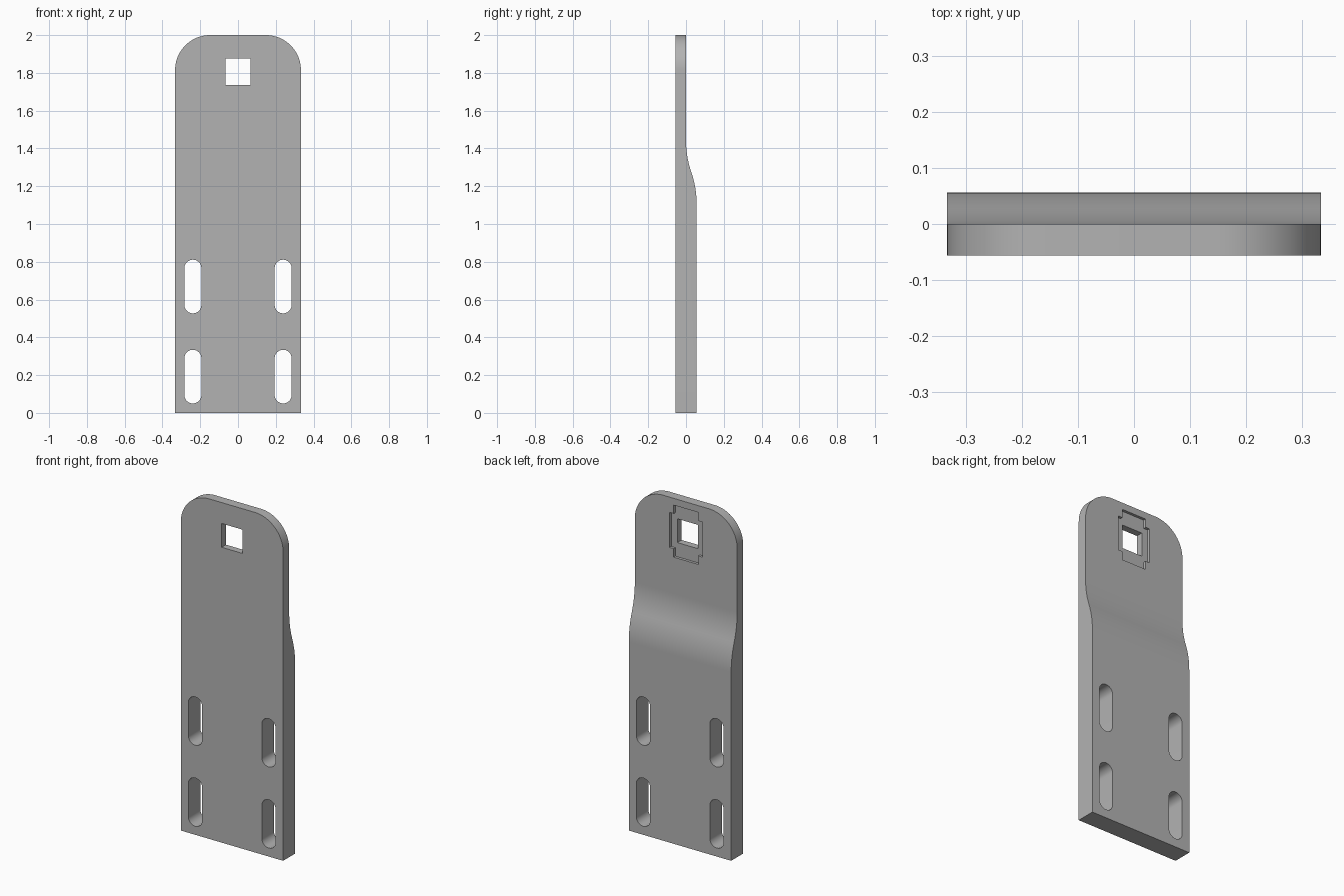
import bpy
import bmesh
from math import cos, sin, pi
from mathutils import Vector

default = bpy.data.objects.get("Cube")
if default:
    bpy.data.objects.remove(default, do_unlink=True)

HALF_W, HEIGHT = 0.333, 2.0
FRONT, UPPER_BACK, LOWER_BACK = -0.056, 0.0, 0.056

steel = bpy.data.materials.new("plain grey steel")
steel.use_nodes = True
grey = (0.45, 0.45, 0.45, 1)
steel.diffuse_color = grey
steel.node_tree.nodes["Principled BSDF"].inputs["Base Color"].default_value = grey


def prism(name, points, offset):
    """Extrude a closed 3D outline along an offset vector."""
    bm = bmesh.new()
    face = bm.faces.new([bm.verts.new(p) for p in points])
    extruded = bmesh.ops.extrude_face_region(bm, geom=[face])["geom"]
    verts = [g for g in extruded if isinstance(g, bmesh.types.BMVert)]
    bmesh.ops.translate(bm, verts=verts, vec=Vector(offset))
    bmesh.ops.recalc_face_normals(bm, faces=bm.faces)
    mesh = bpy.data.meshes.new(name)
    bm.to_mesh(mesh)
    bm.free()
    mesh.materials.append(steel)
    obj = bpy.data.objects.new(name, mesh)
    bpy.context.collection.objects.link(obj)
    return obj


def front_prism(name, outline, y0=-0.2, y1=0.2):
    return prism(name, [(x, y0, z) for x, z in outline], (0, y1 - y0, 0))


def arc(cx, cz, r, start, end, steps):
    angles = [start + (end - start) * i / steps for i in range(steps + 1)]
    return [(cx + r * cos(a), cz + r * sin(a)) for a in angles]


def rect(hx, hz, cz):
    return [(-hx, cz - hz), (hx, cz - hz), (hx, cz + hz), (-hx, cz + hz)]


def apply_boolean(target, cutter, operation):
    mod = target.modifiers.new("cut", "BOOLEAN")
    mod.operation, mod.object, mod.solver = operation, cutter, "EXACT"
    bpy.context.view_layer.objects.active = target
    bpy.ops.object.modifier_apply(modifier=mod.name)
    bpy.data.objects.remove(cutter, do_unlink=True)


# Side profile: thick foot easing through an S-bend into a thin upper end
bend_low, bend_high, steps = 1.11, 1.44, 24
side = [(FRONT, 0), (LOWER_BACK, 0)]
for i in range(steps + 1):
    t = i / steps
    ease = 2 * t * t if t < 0.5 else 1 - 2 * (1 - t) ** 2
    side.append((LOWER_BACK + (UPPER_BACK - LOWER_BACK) * ease,
                 bend_low + (bend_high - bend_low) * t))
side += [(UPPER_BACK, HEIGHT), (FRONT, HEIGHT)]
plate = prism("mounting_plate", [(-HALF_W, y, z) for y, z in side], (2 * HALF_W, 0, 0))

# Rounded top corners
radius = 0.185
cx, cz = HALF_W - radius, HEIGHT - radius
outline = [(-HALF_W - 0.1, cz), (-HALF_W - 0.1, HEIGHT + 0.1)]
for sign in (1, -1):
    curve = arc(cx, cz, radius, 0, pi / 2, 20)
    corner = curve + [(cx, HEIGHT + 0.1), (HALF_W + 0.1, HEIGHT + 0.1), (HALF_W + 0.1, cz)]
    cutter = front_prism("corner_cutter", [(sign * x, z) for x, z in corner])
    apply_boolean(plate, cutter, "DIFFERENCE")

# Four vertical slots in the foot
slot_r, slot_half = 0.045, 0.097
for x in (-0.239, 0.239):
    for z in (0.192, 0.669):
        slot = (arc(x, z + slot_half, slot_r, 0, pi, 20)
                + arc(x, z - slot_half, slot_r, pi, 2 * pi, 20))
        apply_boolean(plate, front_prism("slot_cutter", slot), "DIFFERENCE")

# Square hole, and the shallow cross-shaped recess around it on the back
hole_z = 1.807
apply_boolean(plate, front_prism("hole_cutter", rect(0.067, 0.07, hole_z)), "DIFFERENCE")
ax, az, bx, bz = 0.08, 0.153, 0.107, 0.103
quarter = [(bx, bz), (ax, bz), (ax, az)]
cross = []
for sx, sz in ((1, 1), (-1, 1), (-1, -1), (1, -1)):
    points = [(sx * x, hole_z + sz * z) for x, z in quarter]
    cross += points if sx * sz > 0 else points[::-1]
apply_boolean(plate, front_prism("recess_cutter", cross, UPPER_BACK - 0.016, 0.2), "DIFFERENCE")

# Smooth bends and rounded ends, with crisp edges
bpy.ops.object.select_all(action="DESELECT")
plate.select_set(True)
bpy.context.view_layer.objects.active = plate
bpy.ops.object.shade_smooth_by_angle(angle=pi / 6)
